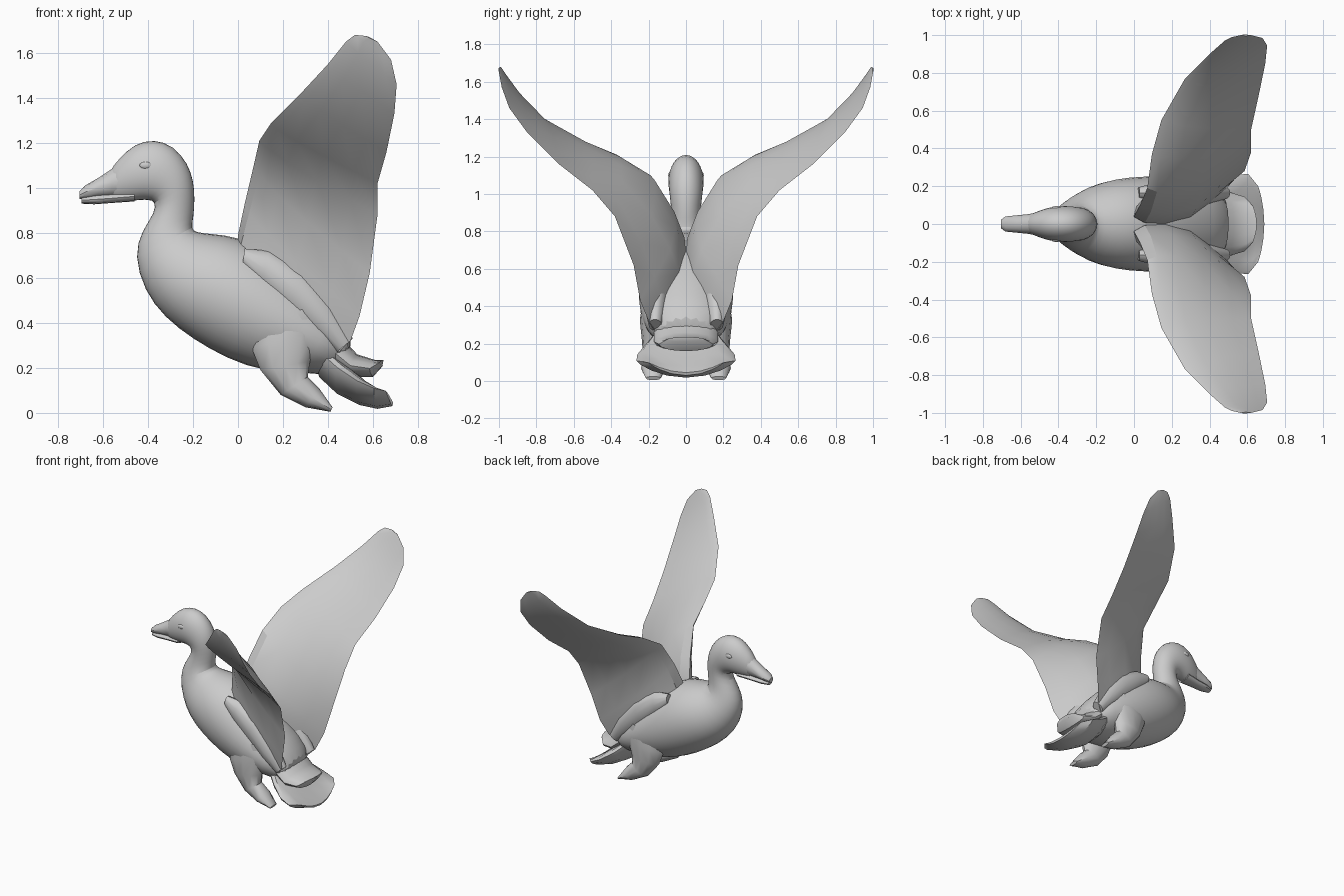
import bpy
import bmesh
import math
from mathutils import Vector

cube = bpy.data.objects.get("Cube")
if cube:
    bpy.data.objects.remove(cube, do_unlink=True)

# One plain grey for the whole bird
grey = bpy.data.materials.new("plain grey")
grey.use_nodes = True
grey.diffuse_color = (0.6, 0.6, 0.6, 1)
grey.node_tree.nodes["Principled BSDF"].inputs["Base Color"].default_value = (0.6, 0.6, 0.6, 1)


def loft(name, rings, smooth_levels=0, mirrored=False, angle=35):
    """Skin a list of equally sized point rings and cap both ends."""
    mesh = bpy.data.meshes.new(name)
    bm = bmesh.new()
    loops = [[bm.verts.new(point) for point in ring] for ring in rings]
    count = len(loops[0])
    for first, second in zip(loops, loops[1:]):
        for i in range(count):
            j = (i + 1) % count
            bm.faces.new((first[i], first[j], second[j], second[i]))
    bm.faces.new(loops[0])
    bm.faces.new(loops[-1])
    bmesh.ops.recalc_face_normals(bm, faces=bm.faces)
    bm.to_mesh(mesh)
    bm.free()
    mesh.materials.append(grey)
    obj = bpy.data.objects.new(name, mesh)
    bpy.context.collection.objects.link(obj)
    if mirrored:
        mirror = obj.modifiers.new("mirror", "MIRROR")
        mirror.use_axis = (False, True, False)
        mirror.use_clip = False
        mirror.use_mirror_merge = False
    if smooth_levels:
        subdivision = obj.modifiers.new("subdivision", "SUBSURF")
        subdivision.levels = subdivision.render_levels = smooth_levels
    bpy.ops.object.select_all(action="DESELECT")
    obj.select_set(True)
    bpy.context.view_layer.objects.active = obj
    bpy.ops.object.shade_smooth_by_angle(angle=math.radians(angle))
    return obj


def oval_rings(stations, sides=16, side_shift=0, curl=0, sweep=0):
    """Each station: upper x, z, lower x, z and half width."""
    rings = []
    for top_x, top_z, low_x, low_z, width in stations:
        top = Vector((top_x, side_shift, top_z))
        low = Vector((low_x, side_shift, low_z))
        middle, half = (top + low) / 2, (top - low) / 2
        ring = []
        for i in range(sides):
            turn = math.tau * i / sides
            sideways = math.sin(turn)
            bend = Vector((-sweep * sideways ** 2, sideways * width, curl * sideways ** 2))
            ring.append(middle + half * math.cos(turn) + bend)
        rings.append(ring)
    return rings


# Body, neck and head in one skin, from rump to face
body = [
    (.53, .33, .47, .15, .16),
    (.43, .46, .30, .18, .23),
    (.30, .60, .12, .175, .255),
    (.15, .72, -.05, .235, .26),
    (0, .79, -.20, .32, .245),
    (-.12, .80, -.33, .42, .205),
    (-.185, .805, -.42, .54, .15),
    (-.205, .82, -.465, .70, .105),
    (-.195, .87, -.43, .81, .085),
    (-.19, .95, -.37, .89, .08),
    (-.195, 1.03, -.37, .94, .088),
    (-.22, 1.11, -.40, .945, .093),
    (-.285, 1.19, -.43, .945, .098),
    (-.37, 1.22, -.46, .94, .095),
    (-.46, 1.20, -.49, .94, .083),
    (-.53, 1.13, -.53, .945, .06),
    (-.58, 1.07, -.57, .95, .04),
]
loft("body_neck_head", oval_rings(body), smooth_levels=1)

# Bill halves with a fine seam between them
upper_bill = [
    (-.50, 1.13, -.48, .96, .065),
    (-.56, 1.085, -.56, .96, .052),
    (-.62, 1.045, -.62, .958, .046),
    (-.68, 1.01, -.68, .952, .04),
    (-.705, .985, -.705, .95, .022),
]
lower_bill = [
    (-.46, .985, -.46, .94, .06),
    (-.56, .975, -.56, .933, .047),
    (-.64, .97, -.64, .927, .041),
    (-.695, .96, -.695, .93, .025),
]
loft("upper_bill", oval_rings(upper_bill, sides=12))
loft("lower_bill", oval_rings(lower_bill, sides=12))

# Eyes, shallow bumps on both sides of the head
for side, label in ((1, "left"), (-1, "right")):
    bpy.ops.mesh.primitive_uv_sphere_add(segments=12, ring_count=8, radius=1,
                                         location=(-.41, side * .085, 1.1))
    eye = bpy.context.object
    eye.name = label + "_eye"
    eye.scale = (.028, .01, .016)
    eye.data.materials.append(grey)
    bpy.ops.object.shade_smooth()

# Tail fan with raised, swept sides, and the short coverts above it
tail_fan = [
    (.42, .27, .36, .16, .15),
    (.50, .20, .44, .085, .21),
    (.58, .13, .54, .035, .26),
    (.65, .08, .62, .018, .265),
    (.69, .045, .685, .03, .20),
]
coverts = [
    (.42, .38, .40, .22, .17),
    (.53, .26, .51, .16, .17),
    (.61, .235, .60, .16, .145),
    (.65, .235, .645, .21, .10),
]
loft("tail_fan", oval_rings(tail_fan, curl=.06, sweep=.03))
loft("tail_coverts", oval_rings(coverts, sweep=.02))

# Full thighs running into webbed feet swept back under the body
foot = [
    (.36, .48, .06, .40, .055),
    (.36, .36, .06, .29, .072),
    (.32, .23, .10, .19, .06),
    (.31, .16, .19, .08, .055),
    (.36, .11, .30, .025, .065),
    (.42, .025, .41, .005, .04),
]
loft("thighs_and_feet", oval_rings(foot, sides=12, side_shift=.175), mirrored=True)

# Raised wings: leading point, trailing point, inner and outer thickness
wing = [
    ((0, .03, .72), (.45, .17, .27), .08, .09),
    ((0, .04, .79), (.50, .20, .32), .10, .08),
    ((.03, .095, .93), (.54, .245, .43), .10, .06),
    ((.07, .19, 1.10), (.585, .28, .62), .065, .04),
    ((.095, .37, 1.21), (.62, .38, .88), .045, .022),
    ((.145, .55, 1.285), (.62, .50, 1.02), .035, .015),
    ((.27, .77, 1.41), (.66, .68, 1.16), .025, .01),
    ((.40, .90, 1.55), (.695, .85, 1.33), .018, .008),
    ((.48, .97, 1.65), (.705, .945, 1.46), .012, .006),
    ((.52, .99, 1.68), (.68, .985, 1.57), .008, .004),
    ((.57, 1, 1.675), (.62, 1, 1.65), .004, .003),
]
# Airfoil outline: place along the chord and share of the thickness
airfoil = [(0, 0), (.07, .5), (.25, .9), (.5, 1), (.78, .5),
           (1, 0), (.78, -.4), (.5, -.9), (.25, -1), (.07, -.6)]
wing_rings = []
for k, (lead, trail, inner, outer) in enumerate(wing):
    lead, trail = Vector(lead), Vector(trail)
    before, after = wing[max(k - 1, 0)], wing[min(k + 1, len(wing) - 1)]
    span = Vector(after[0]) + Vector(after[1]) - Vector(before[0]) - Vector(before[1])
    up = (trail - lead).cross(span).normalized()
    if up.y > 0:
        up.negate()
    wing_rings.append([lead.lerp(trail, along) + up * share * (inner if share > 0 else outer)
                       for along, share in airfoil])
loft("wings", wing_rings, mirrored=True, angle=25)

# Folded flank feathers where each wing meets the body
flank = [
    (.03, .73, .02, .66, .03),
    (.14, .72, .10, .56, .055),
    (.29, .64, .22, .45, .065),
    (.42, .49, .34, .35, .065),
    (.51, .33, .44, .27, .035),
]
loft("flank_feathers", oval_rings(flank, sides=12, side_shift=.165), mirrored=True)
